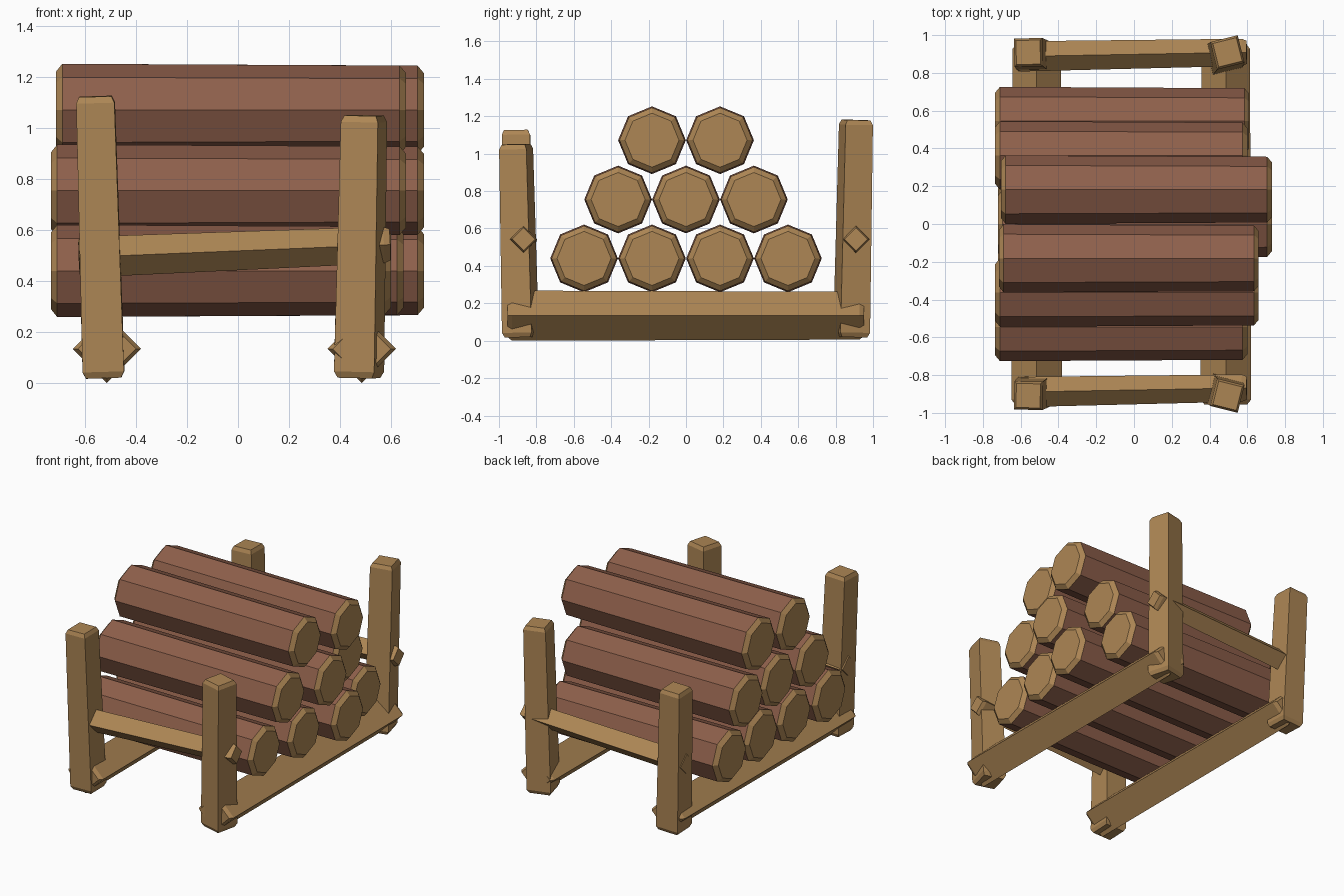
import bpy, bmesh
from math import cos, sin, pi, radians
from mathutils import Vector

if "Cube" in bpy.data.objects:
    bpy.data.objects.remove(bpy.data.objects["Cube"])


def material(name, rgb):
    m = bpy.data.materials.new(name)
    m.diffuse_color = (*rgb, 1)
    m.use_nodes = True
    m.node_tree.nodes["Principled BSDF"].inputs["Base Color"].default_value = m.diffuse_color
    return m


BARK = material("bark", (0.27, 0.115, 0.07))
WOOD = material("cut_wood", (0.42, 0.24, 0.09))


def timber(name, p0, p1, r0, r1, sides, ref, spin=0, chamfer=0.025, inset=0.85, side_mat=WOOD):
    """Tapered prism from p0 to p1 with chamfered ends; first corner points along ref."""
    p0, p1, ref = Vector(p0), Vector(p1), Vector(ref)
    t = (p1 - p0).normalized()
    u = (ref - t * ref.dot(t)).normalized()
    v = t.cross(u)
    bm = bmesh.new()
    rings = []
    for c, r in ((p0, r0 * inset), (p0 + t * chamfer, r0),
                 (p1 - t * chamfer, r1), (p1, r1 * inset)):
        angles = [spin + 2 * pi * i / sides for i in range(sides)]
        rings.append([bm.verts.new(c + (u * cos(a) + v * sin(a)) * r) for a in angles])
    for k in range(3):
        for i in range(sides):
            j = (i + 1) % sides
            f = bm.faces.new((rings[k][i], rings[k][j], rings[k + 1][j], rings[k + 1][i]))
            f.material_index = 1 if k == 1 else 0
    bm.faces.new(rings[0][::-1])
    bm.faces.new(rings[3])
    me = bpy.data.meshes.new(name)
    bm.to_mesh(me)
    bm.free()
    me.materials.append(WOOD)
    me.materials.append(side_mat)
    ob = bpy.data.objects.new(name, me)
    bpy.context.collection.objects.link(ob)
    return ob


# stacked logs: y, z, left end, right end
logs = [
    (-0.545, 0.44, -0.735, 0.60), (-0.182, 0.44, -0.72, 0.65),
    (0.182, 0.44, -0.72, 0.73), (0.545, 0.44, -0.735, 0.61),
    (-0.363, 0.755, -0.735, 0.66), (0, 0.755, -0.72, 0.73), (0.363, 0.755, -0.735, 0.60),
    (-0.182, 1.072, -0.715, 0.66), (0.182, 1.072, -0.705, 0.73),
]
for i, (y, z, x0, x1) in enumerate(logs):
    timber(f"log_{i + 1}", (x0, y, z), (x1, y, z), 0.181, 0.174, 8, (0, 0, 1),
           inset=0.83, side_mat=BARK)

# leaning corner posts: left ones square on, right ones twisted
posts = [("front_left_post", -1, -1, 1.125), ("front_right_post", 1, -1, 1.05),
         ("back_left_post", -1, 1, 1.01), ("back_right_post", 1, 1, 1.18)]
for name, sx, sy, h in posts:
    bx, tx = (-0.527, -0.56) if sx < 0 else (0.475, 0.495)
    twist = sy * (14 if sx > 0 else 1)
    timber(name, (bx, sy * 0.885, 0.02), (tx, sy * 0.909, h), 0.115, 0.106, 4,
           (1, 0, 0), spin=radians(45 + twist))

# base beams running front to back, set on edge
for name, x in (("left_base_beam", -0.515), ("right_base_beam", 0.486)):
    timber(name, (x, -0.955, 0.134), (x, 0.952, 0.134), 0.134, 0.128, 4, (0, 0, 1))

# tilted side rails, set on edge
for name, y0, y1 in (("front_rail", -0.89, -0.868), ("back_rail", 0.887, 0.909)):
    timber(name, (-0.625, y0, 0.493), (0.597, y1, 0.543), 0.08, 0.072, 4, (0, 0, 1))
